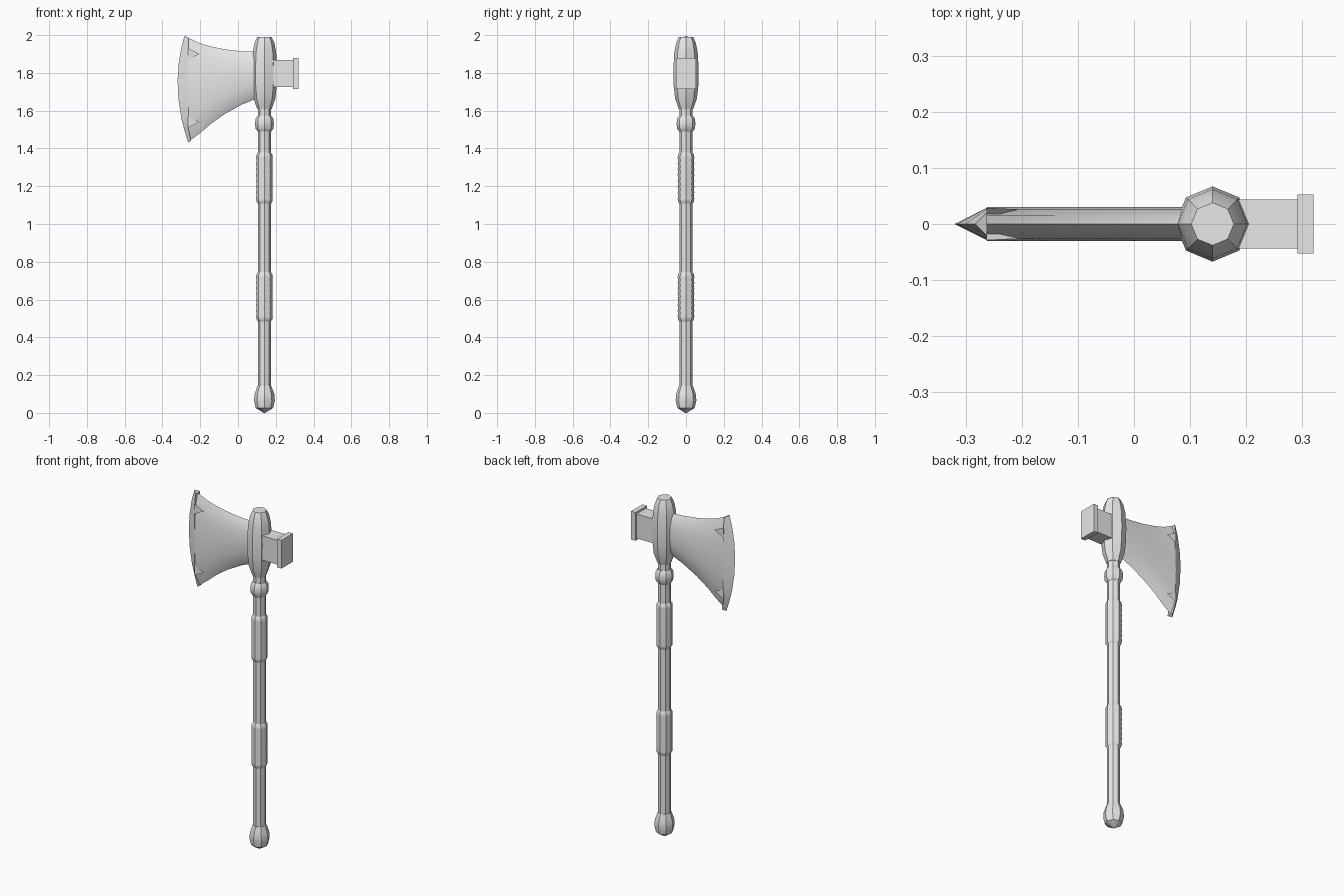
import bpy, bmesh, math

if "Cube" in bpy.data.objects:
    bpy.data.objects.remove(bpy.data.objects["Cube"])

steel = bpy.data.materials.new("grey_steel")
steel.diffuse_color = (0.8, 0.8, 0.8, 1)
steel.use_nodes = True
steel.node_tree.nodes["Principled BSDF"].inputs["Base Color"].default_value = steel.diffuse_color
AXIS_X = 0.14  # centre line of the handle


def finish(name, bm, angle=30):
    bmesh.ops.remove_doubles(bm, verts=bm.verts, dist=1e-5)
    bmesh.ops.recalc_face_normals(bm, faces=bm.faces)
    mesh = bpy.data.meshes.new(name)
    bm.to_mesh(mesh)
    bm.free()
    mesh.materials.append(steel)
    ob = bpy.data.objects.new(name, mesh)
    bpy.context.collection.objects.link(ob)
    bpy.ops.object.select_all(action='DESELECT')
    ob.select_set(True)
    bpy.context.view_layer.objects.active = ob
    bpy.ops.object.shade_smooth_by_angle(angle=math.radians(angle))
    return ob


def loft(name, rings, angle=30):
    """Skin a list of closed rings and cap both ends."""
    bm = bmesh.new()
    vs = [[bm.verts.new(p) for p in ring] for ring in rings]
    n = len(vs[0])
    for a, b in zip(vs, vs[1:]):
        for i in range(n):
            j = (i + 1) % n
            bm.faces.new((a[i], a[j], b[j], b[i]))
    bm.faces.new(vs[0])
    bm.faces.new(vs[-1])
    return finish(name, bm, angle)


def turned(name, profile):
    """Eight-sided turned part from (radius, height) pairs."""
    loft(name, [[(AXIS_X + r * math.cos(k * math.pi / 4),
                  r * math.sin(k * math.pi / 4), z) for k in range(8)]
                for r, z in profile])


def block(name, x0, x1, y, z0, z1):
    loft(name, [[(x, -y, z0), (x, y, z0), (x, y, z1), (x, -y, z1)]
                for x in (x0, x1)])


# Handle parts
turned("pommel", [(0.004, 0.0), (0.046, 0.026), (0.055, 0.065),
                  (0.052, 0.10), (0.037, 0.142), (0.03, 0.144)])
turned("shaft", [(0.035, 0.13), (0.035, 1.63)])
turned("collar", [(0.036, 1.49), (0.047, 1.505), (0.05, 1.53),
                  (0.047, 1.558), (0.037, 1.572)])
turned("head_socket", [(0.038, 1.608), (0.058, 1.665), (0.066, 1.74),
                       (0.067, 1.82), (0.062, 1.91), (0.052, 1.96),
                       (0.038, 1.99)])

# Ribbed grips
for name, z0, z1 in (("lower_grip", 0.485, 0.745), ("upper_grip", 1.108, 1.378)):
    ribs = 16
    prof = [(0.035, z0)]
    prof += [(0.0425 + 0.0015 * (i % 2), z0 + 0.012 + (z1 - z0 - 0.024) * i / ribs)
             for i in range(ribs + 1)]
    turned(name, prof + [(0.035, z1)])

# Hammer poll
block("poll_neck", 0.16, 0.295, 0.044, 1.725, 1.868)
block("poll_face", 0.291, 0.32, 0.053, 1.714, 1.88)

# Blade body: lens-shaped sections flaring away from the socket
columns = [(0.12, 1.91, 1.67), (0.08, 1.912, 1.657), (0.02, 1.914, 1.632),
           (-0.07, 1.925, 1.582), (-0.14, 1.939, 1.533),
           (-0.20, 1.956, 1.482), (-0.262, 1.985, 1.436)]
lens = [(0, 0), (0.1, 0.015), (0.28, 0.026), (0.5, 0.03),
        (0.72, 0.026), (0.9, 0.015), (1, 0)]
section = lens + [(f, -y) for f, y in lens[-2:0:-1]]
loft("blade_body", [[(x, y, top + (bot - top) * f) for f, y in section]
                    for x, top, bot in columns])

# Cutting edge: crescent wedge behind a curved edge
edge = [(-0.283, 1.997), (-0.301, 1.93), (-0.314, 1.85), (-0.32, 1.76),
        (-0.315, 1.66), (-0.30, 1.56), (-0.282, 1.49), (-0.263, 1.43)]
rings = []
for i, (x, z) in enumerate(edge):
    t = i / (len(edge) - 1)
    half = 0.021 + 0.008 * min(1, 5 * min(t, 1 - t))
    back = -0.262 + 0.014 * max(0, t - 0.85) / 0.15
    zb = 1.986 + (1.442 - 1.986) * (1.997 - z) / 0.567
    rings.append([(x, 0, z), (back, half, zb), (back, -half, zb)])
loft("cutting_edge", rings)

# Small barbs at the back of the wedge, on both cheeks
for label, z, dz in (("upper", 1.90, 0.03), ("lower", 1.54, -0.03)):
    for side, s in (("front", -1), ("back", 1)):
        bm = bmesh.new()
        pts = [(-0.264, s * 0.029, z + dz), (-0.264, s * 0.029, z - dz),
               (-0.264, s * 0.012, z), (-0.203, s * 0.026, z)]
        v = [bm.verts.new(p) for p in pts]
        for f in ((0, 1, 2), (0, 1, 3), (1, 2, 3), (0, 2, 3)):
            bm.faces.new([v[k] for k in f])
        finish(f"{label}_{side}_barb", bm)
